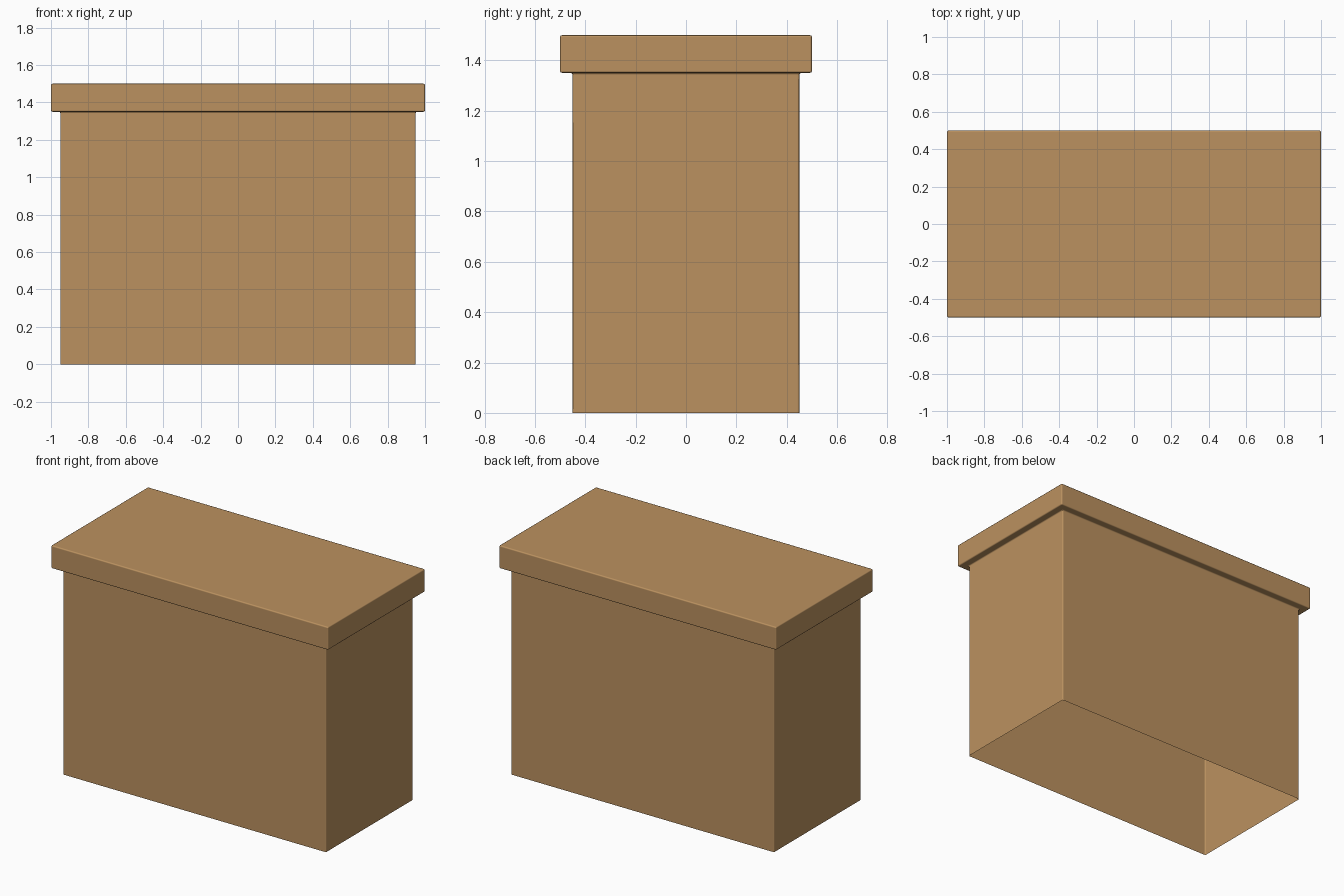
import bpy
import bmesh
import math

if "Cube" in bpy.data.objects:
    bpy.data.objects.remove(bpy.data.objects["Cube"])

# Single wood colour
wood = bpy.data.materials.new("light_brown_wood")
wood.diffuse_color = (0.50, 0.286, 0.116, 1.0)
wood.use_nodes = True
wood.node_tree.nodes["Principled BSDF"].inputs["Base Color"].default_value = wood.diffuse_color

# Bottomless crate with an overhanging lid, as stacked rectangular rings:
# half width, half depth, height
rings = [(0.95, 0.45, 0.0), (0.95, 0.45, 1.35), (1.0, 0.5, 1.35), (1.0, 0.5, 1.5)]

bm = bmesh.new()
loops = [[bm.verts.new((sx * w, sy * d, z))
          for sx, sy in ((-1, -1), (1, -1), (1, 1), (-1, 1))]
         for w, d, z in rings]
for low, high in zip(loops, loops[1:]):
    for i in range(4):
        j = (i + 1) % 4
        bm.faces.new((low[i], low[j], high[j], high[i]))
bm.faces.new(loops[-1])  # lid top; the bottom stays open

mesh = bpy.data.meshes.new("crate_with_lid")
bm.to_mesh(mesh)
bm.free()
mesh.materials.append(wood)
crate = bpy.data.objects.new("crate_with_lid", mesh)
bpy.context.collection.objects.link(crate)

# Softened edges
for poly in mesh.polygons:
    poly.use_smooth = True
bevel = crate.modifiers.new("soft_edges", 'BEVEL')
bevel.width = 0.008
bevel.segments = 2
bevel.limit_method = 'ANGLE'
bevel.angle_limit = math.radians(30)
bevel.harden_normals = True
